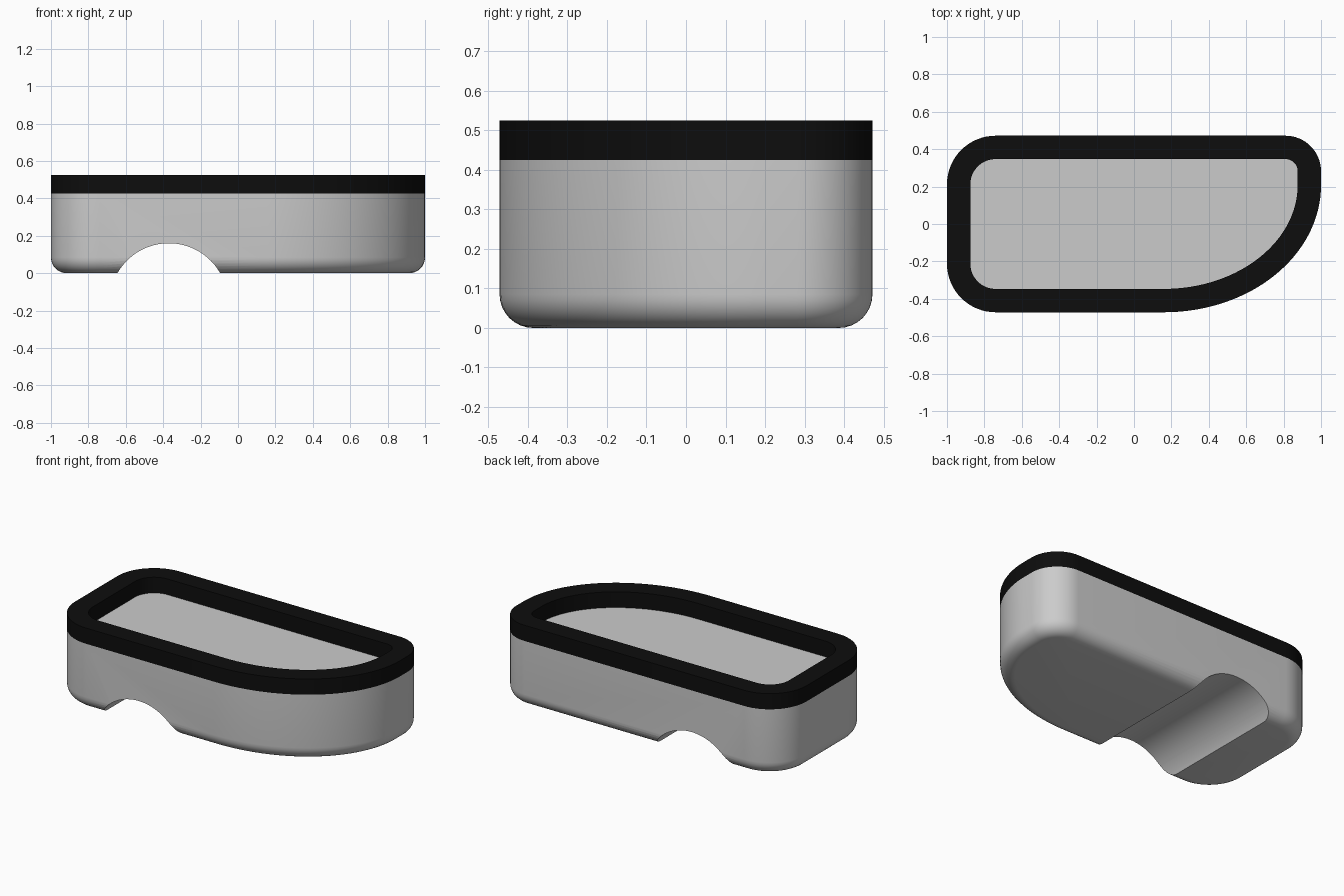
import bpy, bmesh, math
from mathutils import Vector

cube = bpy.data.objects.get("Cube")
if cube:
    bpy.data.objects.remove(cube, do_unlink=True)

HALF_Y = 0.472
RIM_Z, TOP_Z = 0.425, 0.525
RIM_WIDTH = 0.125
FILLET = 0.085


def make_material(name, rgb):
    mat = bpy.data.materials.new(name)
    mat.use_nodes = True
    color = (*rgb, 1.0)
    mat.diffuse_color = color
    bsdf = mat.node_tree.nodes["Principled BSDF"]
    bsdf.inputs["Base Color"].default_value = color
    bsdf.inputs["Roughness"].default_value = 0.6
    return mat


grey = make_material("light grey", (0.6, 0.6, 0.6))
black = make_material("black", (0.004, 0.004, 0.004))

# Plan corners: x side, y side, x radius, y radius, start angle, segments
CORNERS = [
    (-1, -1, 0.26, 0.26, 180, 16),
    (1, -1, 0.84, 0.68, 270, 32),    # broad swept front left corner
    (1, 1, 0.19, 0.19, 0, 16),
    (-1, 1, 0.26, 0.26, 90, 16),
]


def outline(inset):
    """Counter-clockwise plan outline, moved inward along its normals."""
    points = []
    for sx, sy, rx, ry, start, segments in CORNERS:
        cx, cy = sx * (1 - rx), sy * (HALF_Y - ry)
        for i in range(segments + 1):
            a = math.radians(start + 90 * i / segments)
            normal = Vector((math.cos(a) / rx, math.sin(a) / ry)).normalized()
            p = Vector((cx + rx * math.cos(a), cy + ry * math.sin(a)))
            points.append(p - normal * inset)
    return points


def loft(name, profile, mat, closed=False):
    """Sweep an (inset, z) profile round the outline; cap it or close it."""
    bm = bmesh.new()
    rings = [[bm.verts.new((p.x, p.y, z)) for p in outline(d)] for d, z in profile]
    pairs = list(zip(rings, rings[1:]))
    if closed:
        pairs.append((rings[-1], rings[0]))
    else:
        bm.faces.new(rings[0][::-1])
        bm.faces.new(rings[-1])
    for low, high in pairs:
        n = len(low)
        for i in range(n):
            j = (i + 1) % n
            bm.faces.new((low[i], low[j], high[j], high[i]))
    bmesh.ops.recalc_face_normals(bm, faces=bm.faces)
    mesh = bpy.data.meshes.new(name)
    bm.to_mesh(mesh)
    bm.free()
    mesh.materials.append(mat)
    obj = bpy.data.objects.new(name, mesh)
    bpy.context.collection.objects.link(obj)
    return obj


def smooth(obj):
    bpy.ops.object.select_all(action='DESELECT')
    obj.select_set(True)
    bpy.context.view_layer.objects.active = obj
    bpy.ops.object.shade_smooth_by_angle(angle=math.radians(30))


# Body with a rounded bottom edge
body_profile = []
for i in range(9):
    a = math.radians(90 * i / 8)
    body_profile.append((FILLET * (1 - math.sin(a)), FILLET * (1 - math.cos(a))))
body_profile.append((0, RIM_Z))
body = loft("body", body_profile, grey)

# Arched channel cut through the underside
bpy.ops.mesh.primitive_cylinder_add(vertices=96, radius=0.316, depth=1.4,
                                    location=(-0.37, 0, -0.156),
                                    rotation=(math.pi / 2, 0, 0))
cutter = bpy.context.object
cutter.name = "channel_cutter"
cutter.hide_render = True
cutter.data.materials.append(grey)
cut = body.modifiers.new("channel", 'BOOLEAN')
cut.operation = 'DIFFERENCE'
cut.solver = 'EXACT'
cut.object = cutter
bpy.ops.object.select_all(action='DESELECT')
body.select_set(True)
bpy.context.view_layer.objects.active = body
bpy.ops.object.modifier_apply(modifier=cut.name)
bpy.data.objects.remove(cutter, do_unlink=True)
smooth(body)

# Raised rim around the top
rim = loft("rim", [(0, RIM_Z), (0, TOP_Z), (RIM_WIDTH, TOP_Z), (RIM_WIDTH, RIM_Z)],
           black, closed=True)
smooth(rim)
